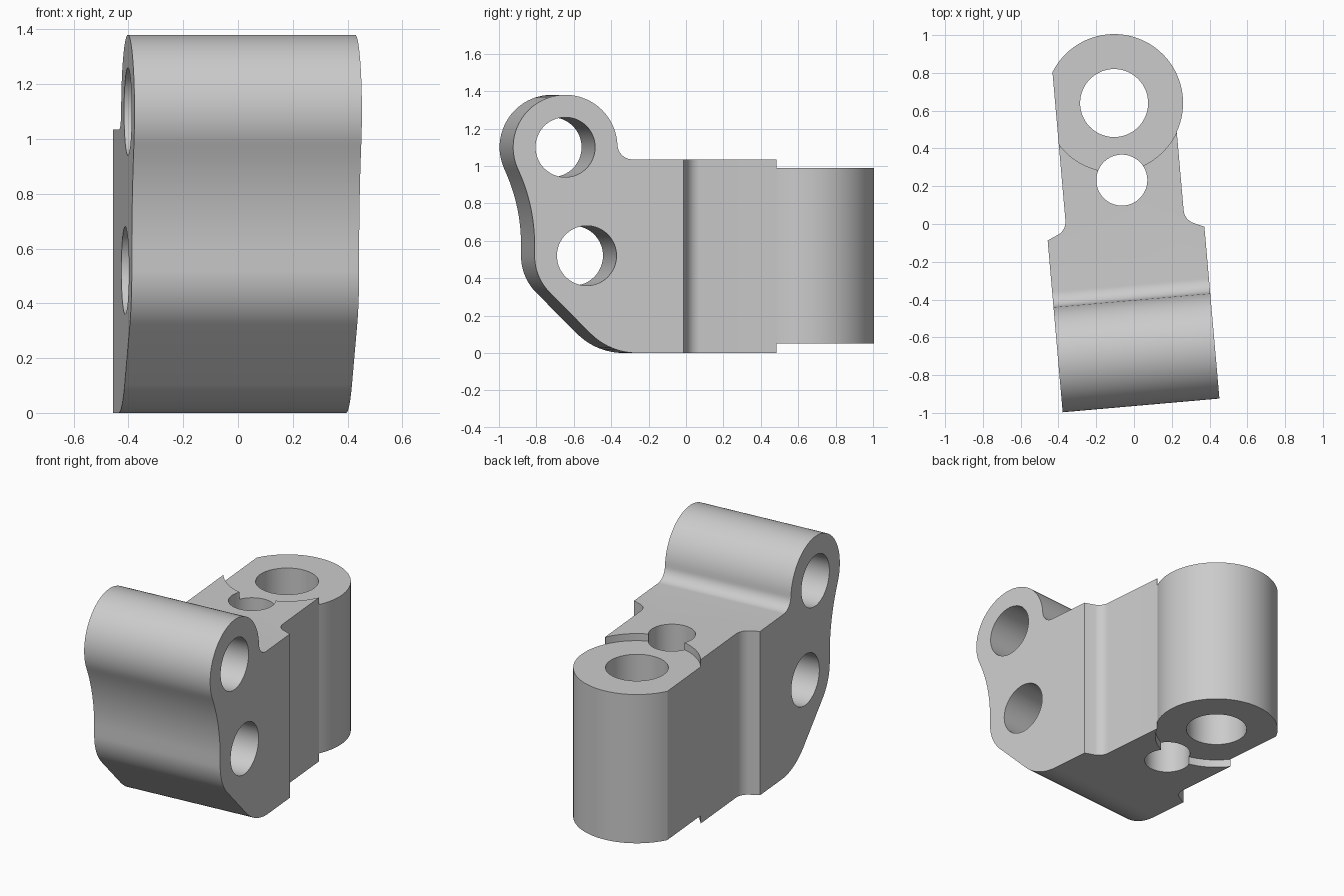
import bpy, bmesh, math

default = bpy.data.objects.get("Cube")
if default:
    bpy.data.objects.remove(default, do_unlink=True)

grey = bpy.data.materials.new("plain_grey")
grey.use_nodes = True
colour = (0.6, 0.6, 0.6, 1)
grey.diffuse_color = colour
grey.node_tree.nodes["Principled BSDF"].inputs["Base Color"].default_value = colour


def arc(cx, cy, r, start, end, steps=24):
    angles = [math.radians(start + (end - start) * i / steps) for i in range(steps + 1)]
    return [(cx + r * math.cos(a), cy + r * math.sin(a)) for a in angles]


def prism(name, outline, low, high, axis="z"):
    """Extrude a closed outline along x or z."""
    place = (lambda p, h: (h, p[0], p[1])) if axis == "x" else (lambda p, h: (p[0], p[1], h))
    bm = bmesh.new()
    bottom = [bm.verts.new(place(p, low)) for p in outline]
    top = [bm.verts.new(place(p, high)) for p in outline]
    bm.faces.new(bottom)
    bm.faces.new(top)
    for i in range(len(outline)):
        j = (i + 1) % len(outline)
        bm.faces.new((bottom[i], bottom[j], top[j], top[i]))
    bmesh.ops.recalc_face_normals(bm, faces=bm.faces)
    mesh = bpy.data.meshes.new(name)
    bm.to_mesh(mesh)
    bm.free()
    mesh.materials.append(grey)
    obj = bpy.data.objects.new(name, mesh)
    bpy.context.collection.objects.link(obj)
    return obj


def combine(target, tool, operation):
    """Apply a boolean and discard the tool."""
    mod = target.modifiers.new(operation.title(), "BOOLEAN")
    mod.operation, mod.solver, mod.object = operation, "EXACT", tool
    bpy.context.view_layer.objects.active = target
    bpy.ops.object.modifier_apply(modifier=mod.name)
    bpy.data.objects.remove(tool, do_unlink=True)


# Side silhouette: two rounded bosses, sloped underside, flat top
side = [(1.2, 0), (1.2, 1.035)]
side += arc(-0.32, 1.115, 0.08, 270, 184, 12)
side += arc(-0.68, 1.1, 0.28, 3, 205, 48)
side += arc(-1.795, 0.58, 0.95, 24, 0, 16)
side += arc(-0.565, 0.52, 0.28, 180, 225, 12)
side += arc(-0.295, 0.353, 0.353, 225, 270, 12)
bracket = prism("hinge_bracket", side, -1, 1, "x")

# Plan silhouette: wide front block, narrow neck, round rear lug with one flat side
LUG = (-0.049, 0.647)
LUG_R = 0.365
LEFT, RIGHT = -0.36, 0.268
flat_angle = math.degrees(math.acos((LEFT - LUG[0]) / LUG_R))
neck_angle = -math.degrees(math.acos((RIGHT - LUG[0]) / LUG_R))
plan = [(-0.463, -1.2), (0.37, -1.2), (0.37, -0.047)]
plan += arc(RIGHT + 0.08, 0.05, 0.08, 240, 180, 10)
plan += arc(*LUG, LUG_R, neck_angle, flat_angle, 64)
plan += arc(LEFT - 0.08, 0.05, 0.08, 0, -60, 10)
plan += [(-0.463, -0.047)]
combine(bracket, prism("plan_block", plan, -0.5, 2), "INTERSECT")

# Shallow steps above and below the rear lug
step = arc(*LUG, LUG_R, 210, 360 + neck_angle - 0.5, 40)
step += [(1, step[-1][1]), (1, 1.5), (-1, 1.5), (-1, step[0][1])]
for low, high in ((0.99, 1.5), (-0.5, 0.05)):
    combine(bracket, prism("step_cutter", step, low, high), "DIFFERENCE")

# Through holes: two across the bosses, two upright in the lug and neck
for y, z in ((-0.68, 1.1), (-0.565, 0.52)):
    hole = arc(y, z, 0.16, 0, 360, 64)[:-1]
    combine(bracket, prism("hole_cutter", hole, -1, 1, "x"), "DIFFERENCE")
for x, y, r in ((*LUG, 0.18), (-0.044, 0.237, 0.135)):
    hole = arc(x, y, r, 0, 360, 64)[:-1]
    combine(bracket, prism("hole_cutter", hole, -0.5, 2), "DIFFERENCE")

# Slight turn about the vertical, then smooth curved walls
bracket.rotation_euler.z = math.radians(5)
bpy.ops.object.select_all(action="DESELECT")
bracket.select_set(True)
bpy.context.view_layer.objects.active = bracket
bpy.ops.object.transform_apply(location=False, rotation=True, scale=False)
bpy.ops.object.shade_smooth_by_angle(angle=math.radians(25))
